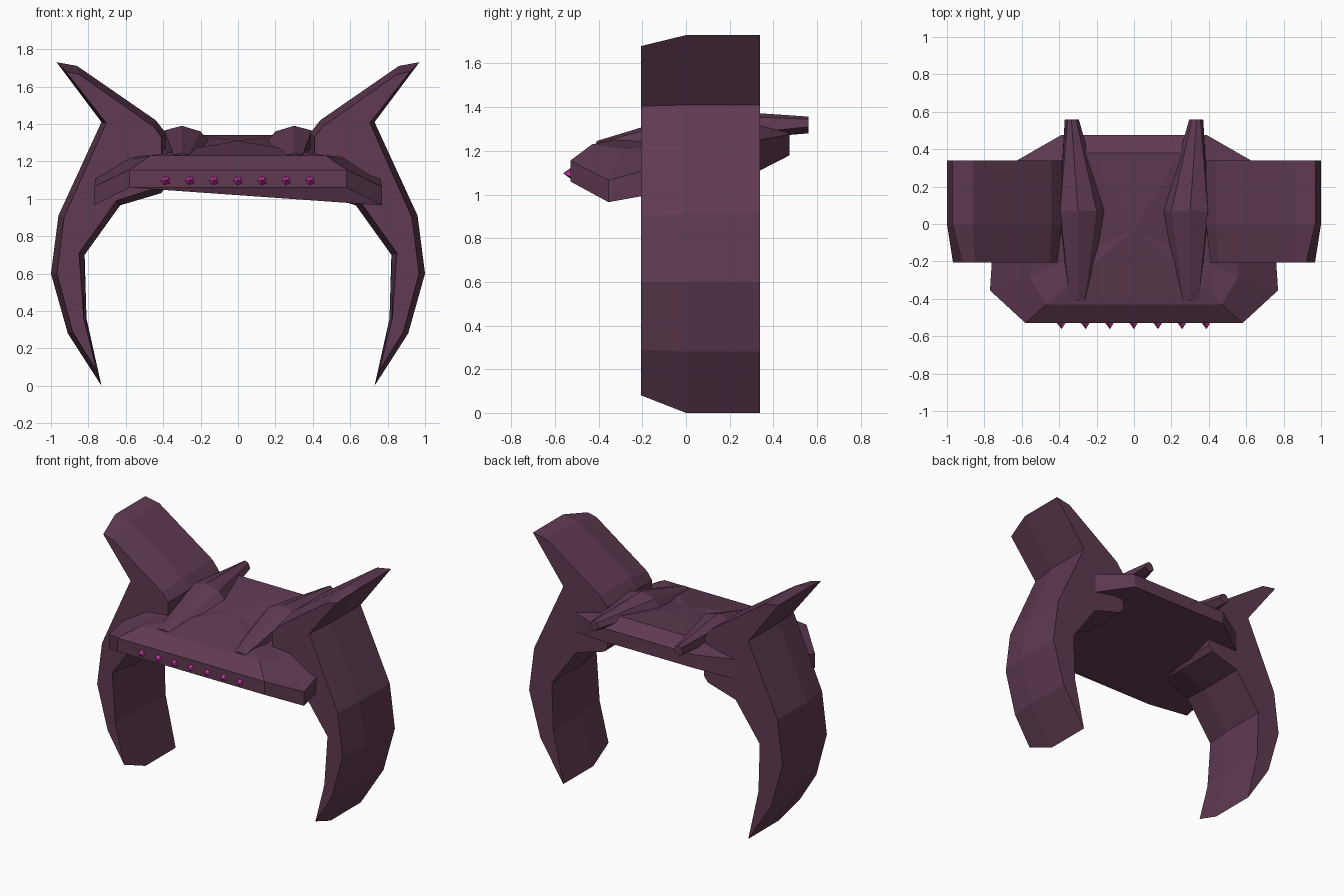
import bpy, bmesh, math
from mathutils import Matrix, Vector

cube = bpy.data.objects.get("Cube")
if cube:
    bpy.data.objects.remove(cube, do_unlink=True)


def material(name, rgb):
    m = bpy.data.materials.new(name)
    m.use_nodes = True
    m.diffuse_color = (*rgb, 1)
    m.node_tree.nodes["Principled BSDF"].inputs["Base Color"].default_value = (*rgb, 1)
    m.node_tree.nodes["Principled BSDF"].inputs["Roughness"].default_value = 0.8
    return m


plum = material("dark plum", (0.115, 0.043, 0.082))
pink = material("bright magenta", (0.58, 0.035, 0.38))


def finish(bm, name, mat):
    bmesh.ops.recalc_face_normals(bm, faces=bm.faces[:])
    me = bpy.data.meshes.new(name)
    bm.to_mesh(me)
    bm.free()
    me.materials.append(mat)
    ob = bpy.data.objects.new(name, me)
    bpy.context.scene.collection.objects.link(ob)
    return ob


def loft(name, rings, mat, apex=None):
    """Bridge equal point rings, cap the ends, or end on an apex."""
    bm = bmesh.new()
    loops = [[bm.verts.new(p) for p in r] for r in rings]
    n = len(loops[0])
    for a, b in zip(loops, loops[1:]):
        for i in range(n):
            j = (i + 1) % n
            bm.faces.new((a[i], a[j], b[j], b[i]))
    bm.faces.new(loops[0])
    last = loops[-1]
    if apex:
        tip = bm.verts.new(apex)
        for i in range(n):
            bm.faces.new((last[i], last[(i + 1) % n], tip))
    else:
        bm.faces.new(last)
    return finish(bm, name, mat)


def mirrored(half):
    return half + [(-x, y, z) for x, y, z in reversed(half)]


# Tilted seat slab with a faceted top
seat_bottom = [(.58, -.53, 1.06), (.77, -.355, .965), (.73, .28, 1.08), (.39, .475, 1.18)]
seat_rim = [(.58, -.53, 1.155), (.77, -.355, 1.065), (.73, .28, 1.24), (.39, .475, 1.275)]
seat_top = [(.47, -.43, 1.23), (.56, -.28, 1.21), (.53, .22, 1.29), (.25, .38, 1.34)]
loft("seat", [mirrored(r) for r in (seat_bottom, seat_rim, seat_top)], plum, (0, -.03, 1.31))

# Curved side legs with horns: full profile and narrower front profile
leg_full = [(.97, 1.73), (.73, 1.41), (.96, .91), (1.0, .6), (.91, .28), (.73, 0),
            (.81, .36), (.82, .7), (.63, .965), (.41, 1.03), (.38, 1.07), (.385, 1.35),
            (.44, 1.42), (.86, 1.71)]
leg_front = [(.92, 1.68), (.705, 1.405), (.93, .9), (.968, .6), (.885, .29), (.755, .08),
             (.825, .36), (.85, .71), (.65, .99), (.43, 1.06), (.41, 1.08), (.41, 1.33),
             (.45, 1.385), (.85, 1.665)]

# Ridges lying along the seat: three six-sided cross-sections
ridge = {
    -.41: [(.24, 1.22), (.265, 1.235), (.3, 1.245), (.345, 1.235), (.36, 1.22), (.3, 1.2)],
    .07: [(.16, 1.31), (.2, 1.36), (.3, 1.39), (.395, 1.365), (.4, 1.26), (.24, 1.24)],
    .56: [(.295, 1.31), (.31, 1.345), (.335, 1.357), (.355, 1.345), (.37, 1.31), (.335, 1.28)],
}

for side, s in (("left", 1), ("right", -1)):
    loft("leg_" + side,
         [[(s * x, y, z) for x, z in p]
          for y, p in ((-.205, leg_front), (0, leg_full), (.34, leg_full))], plum)
    loft("ridge_" + side,
         [[(s * x, y, z) for x, z in p] for y, p in ridge.items()], plum)

# Row of small pointed studs on the front edge
for i in range(7):
    bm = bmesh.new()
    bmesh.ops.create_cone(bm, cap_ends=True, segments=5, radius1=.034, radius2=0, depth=.045,
                          matrix=Matrix.Translation(Vector(((i - 3) * .129, -.54, 1.097)))
                          @ Matrix.Rotation(math.pi / 2, 4, 'X')
                          @ Matrix.Rotation(math.pi / 2, 4, 'Z'))
    finish(bm, f"stud_{i + 1}", pink)
